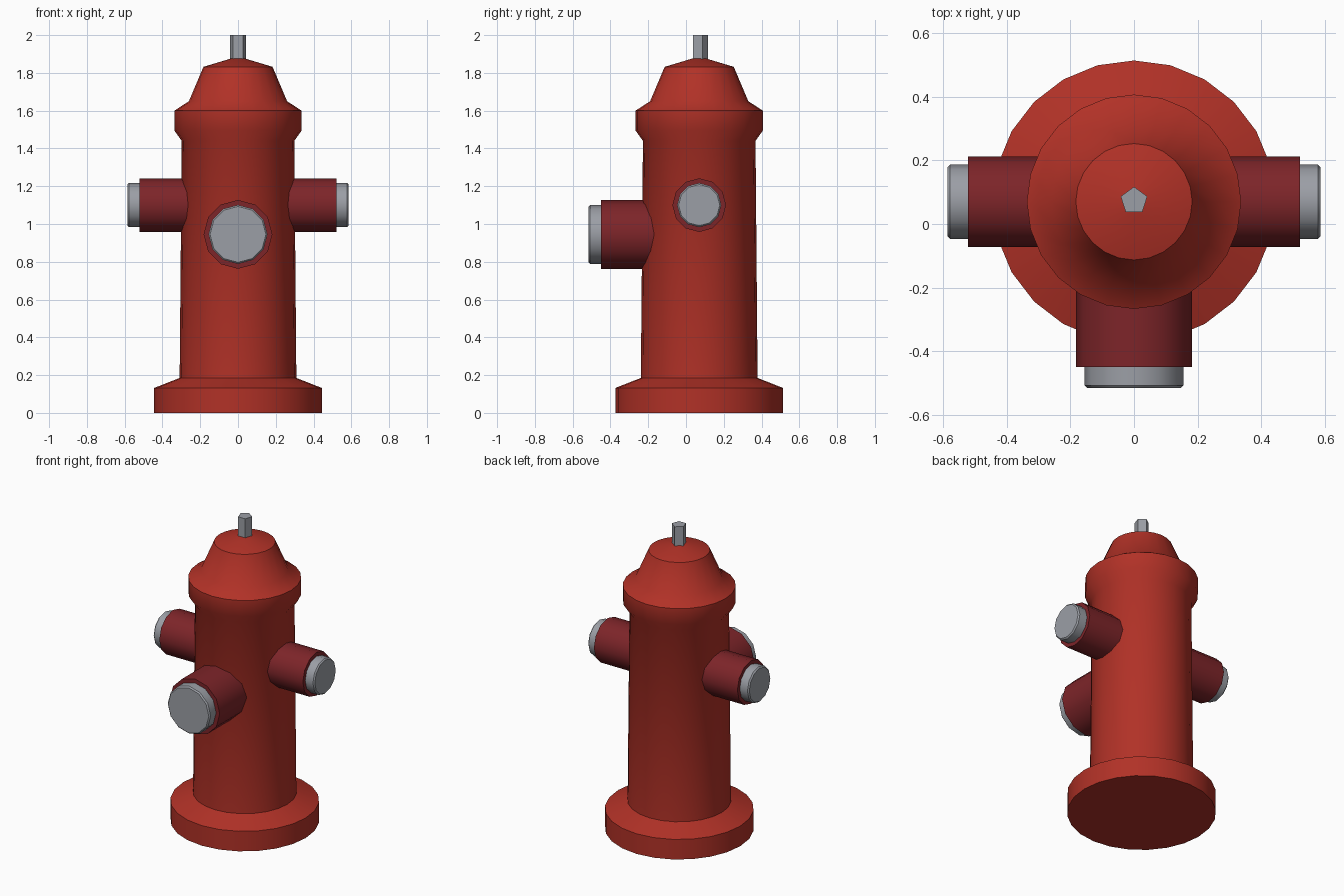
import bpy, math
from mathutils import Matrix, Vector

if "Cube" in bpy.data.objects:
    bpy.data.objects.remove(bpy.data.objects["Cube"])

AXIS_Y = 0.07  # the barrel sits slightly behind the centre


def material(name, rgb):
    m = bpy.data.materials.new(name)
    m.diffuse_color = (*rgb, 1)
    m.use_nodes = True
    m.node_tree.nodes["Principled BSDF"].inputs["Base Color"].default_value = m.diffuse_color
    return m


RED = material("hydrant red", (0.44, 0.031, 0.020))
DARK = material("dark red", (0.205, 0.018, 0.022))
GREY = material("metal grey", (0.33, 0.345, 0.38))


def lathe(name, profile, sides, mat, direction=(0, 0, 1), origin=(0, 0, 0), angle=40):
    """Closed turned solid; profile is (radius, distance along direction)."""
    d = Vector(direction)
    # one reference vector always carries a vertex
    u = Vector((0, 1, 0)) if abs(d.z) > 0.5 else Vector((0, 0, 1))
    v = d.cross(u)
    o = Vector(origin)
    verts, faces = [], []
    for r, h in profile:
        for i in range(sides):
            a = 2 * math.pi * i / sides
            verts.append(o + d * h + (u * math.cos(a) + v * math.sin(a)) * r)
    for k in range(len(profile) - 1):
        for i in range(sides):
            j = (i + 1) % sides
            b, t = k * sides, (k + 1) * sides
            faces.append((b + i, b + j, t + j, t + i))
    faces.append(tuple(reversed(range(sides))))
    top = (len(profile) - 1) * sides
    faces.append(tuple(range(top, top + sides)))
    me = bpy.data.meshes.new(name)
    me.from_pydata(verts, [], faces)
    me.materials.append(mat)
    ob = bpy.data.objects.new(name, me)
    bpy.context.collection.objects.link(ob)
    bpy.ops.object.select_all(action='DESELECT')
    ob.select_set(True)
    bpy.context.view_layer.objects.active = ob
    bpy.ops.object.shade_smooth_by_angle(angle=math.radians(angle))
    return ob


def outlet(name, direction, z, radius, cap_radius, start, neck_end, cap_end):
    """Dark red neck with a grey cap that has a softened rim."""
    o = (0, AXIS_Y, z)
    lathe(name + "_neck", [(radius, start), (radius, neck_end)], 12, DARK, direction, o)
    b = 0.008
    lathe(name + "_cap", [(cap_radius, neck_end - 0.03), (cap_radius, cap_end - b),
                          (cap_radius - b, cap_end)], 12, GREY, direction, o)


# barrel, base flange and bonnet
lathe("hydrant_body", [(0.444, 0), (0.444, 0.132), (0.309, 0.185), (0.298, 1.44),
                       (0.337, 1.495), (0.337, 1.60), (0.26, 1.65),
                       (0.183, 1.832), (0.04, 1.875)],
      24, RED, origin=(0, AXIS_Y, 0))

# five-sided operating nut
lathe("top_nut", [(0.044, 1.85), (0.044, 2.0)], 5, GREY, origin=(0, AXIS_Y + 0.003, 0))

# two side outlets and the larger front outlet
for side, sx in (("right", 1), ("left", -1)):
    outlet(side + "_outlet", (sx, 0, 0), 1.10, 0.142, 0.117, 0.2, 0.522, 0.586)
outlet("front_outlet", (0, -1, 0), 0.945, 0.182, 0.156, 0.2, 0.52, 0.585)
